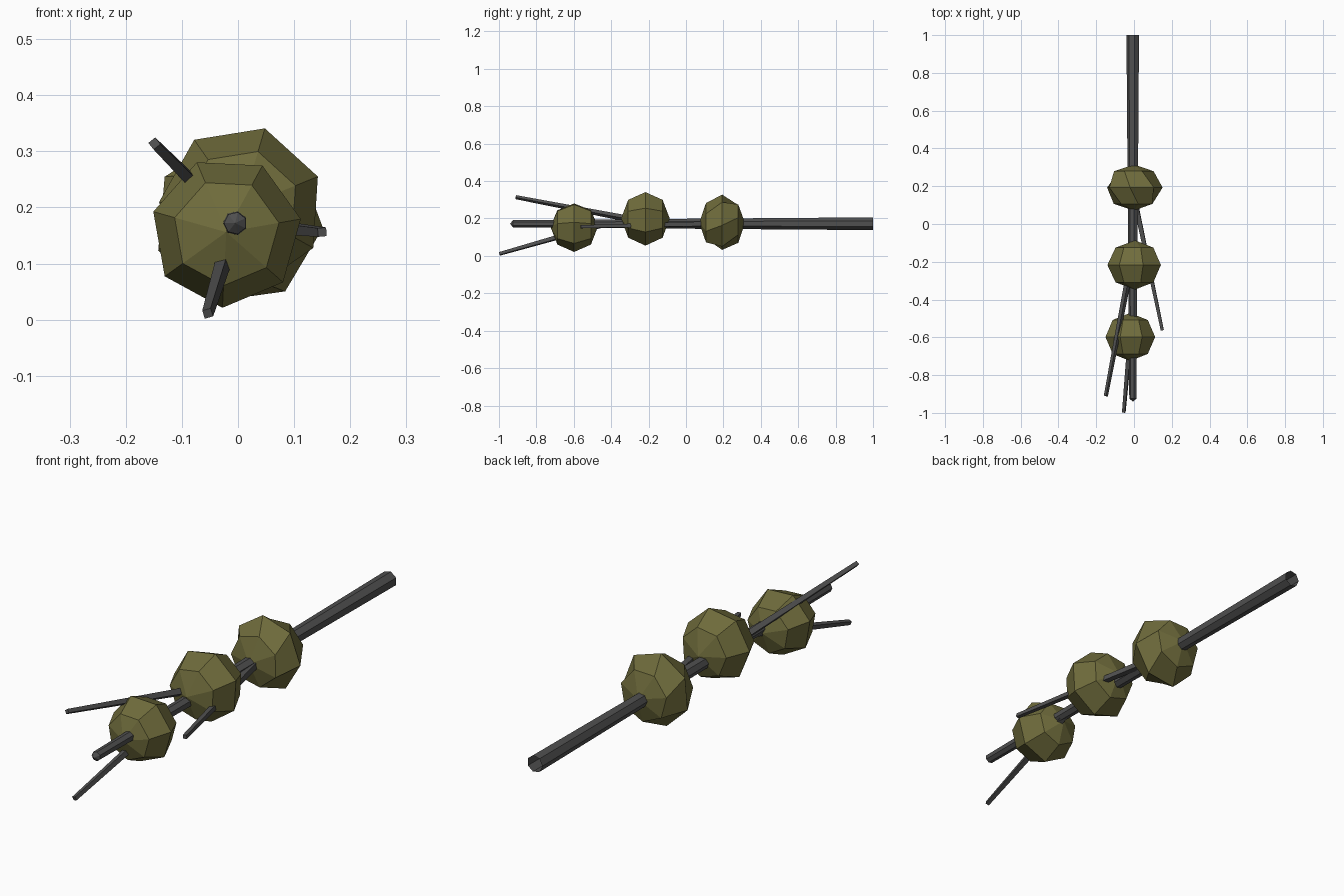
import bpy, bmesh, math
from mathutils import Vector

if "Cube" in bpy.data.objects:
    bpy.data.objects.remove(bpy.data.objects["Cube"])


def material(name, colour):
    m = bpy.data.materials.new(name)
    m.diffuse_color = (*colour, 1)
    m.use_nodes = True
    m.node_tree.nodes["Principled BSDF"].inputs["Base Color"].default_value = m.diffuse_color
    return m


BARK = material("bark", (0.08, 0.08, 0.08))
LEAF = material("leaf", (0.16, 0.15, 0.045))


def finish(name, bm, mat):
    bmesh.ops.recalc_face_normals(bm, faces=bm.faces)
    me = bpy.data.meshes.new(name)
    bm.to_mesh(me)
    bm.free()
    me.materials.append(mat)
    ob = bpy.data.objects.new(name, me)
    bpy.context.collection.objects.link(ob)
    return ob


def bridge(bm, a, b):
    n = len(a)
    for i in range(n):
        j = (i + 1) % n
        bm.faces.new((a[i], a[j], b[j], b[i]))


def fan(bm, ring, tip):
    for i in range(len(ring)):
        bm.faces.new((ring[i], ring[(i + 1) % len(ring)], tip))


def stem(name, start, end, r0, r1, sides, tip=0.0, phase=0.0):
    """Tapered stem, open at the base, closed at the tip."""
    p, q = Vector(start), Vector(end)
    d = (q - p).normalized()
    u = d.cross(Vector((0, 0, 1))).normalized()
    v = u.cross(d)
    bm = bmesh.new()
    rings = []
    for c, r in ((p, r0), (q, r1)):
        rings.append([bm.verts.new(c + r * (u * math.cos(a) + v * math.sin(a)))
                      for a in (phase + math.tau * i / sides for i in range(sides))])
    bridge(bm, *rings)
    if tip:
        fan(bm, rings[1], bm.verts.new(q + d * tip))
    else:
        bm.faces.new(rings[1])
    finish(name, bm, BARK)


def clump(name, centre, radius, depth, start_deg, twist=0.0):
    """Seven-sided faceted foliage ball with its poles along y."""
    c = Vector(centre)
    bm = bmesh.new()
    rings = []
    for lat in (-45, 0, 45):
        t = math.radians(lat)
        ring = []
        for i in range(7):
            a = math.radians(start_deg + twist * lat / 45) + math.tau * i / 7
            r = radius * math.cos(t)
            ring.append(bm.verts.new(c + Vector((r * math.cos(a), depth * math.sin(t),
                                                 r * math.sin(a)))))
        rings.append(ring)
    bridge(bm, rings[0], rings[1])
    bridge(bm, rings[1], rings[2])
    fan(bm, rings[0], bm.verts.new(c - Vector((0, depth, 0))))
    fan(bm, rings[2], bm.verts.new(c + Vector((0, depth, 0))))
    finish(name, bm, LEAF)


# trunk lying along y
stem("trunk", (-0.005, 1.0, 0.172), (-0.005, -0.925, 0.172), 0.035, 0.02, 7, tip=0.015)

# bare branches
stem("branch_upper", (-0.01, -0.18, 0.174), (-0.149, -0.91, 0.314), 0.018, 0.011, 4, phase=0.1)
stem("branch_lower", (-0.005, -0.43, 0.172), (-0.054, -0.997, 0.011), 0.018, 0.011, 4, phase=0.5)
stem("branch_side", (0.0, 0.15, 0.172), (0.15, -0.563, 0.156), 0.018, 0.011, 4, phase=0.7)

# foliage clumps
clump("foliage_tip", (-0.021, -0.598, 0.156), 0.135, 0.127, 10)
clump("foliage_middle", (0.006, -0.217, 0.2), 0.147, 0.13, 22)
clump("foliage_base", (0.0, 0.193, 0.177), 0.152, 0.122, -5, twist=20)
